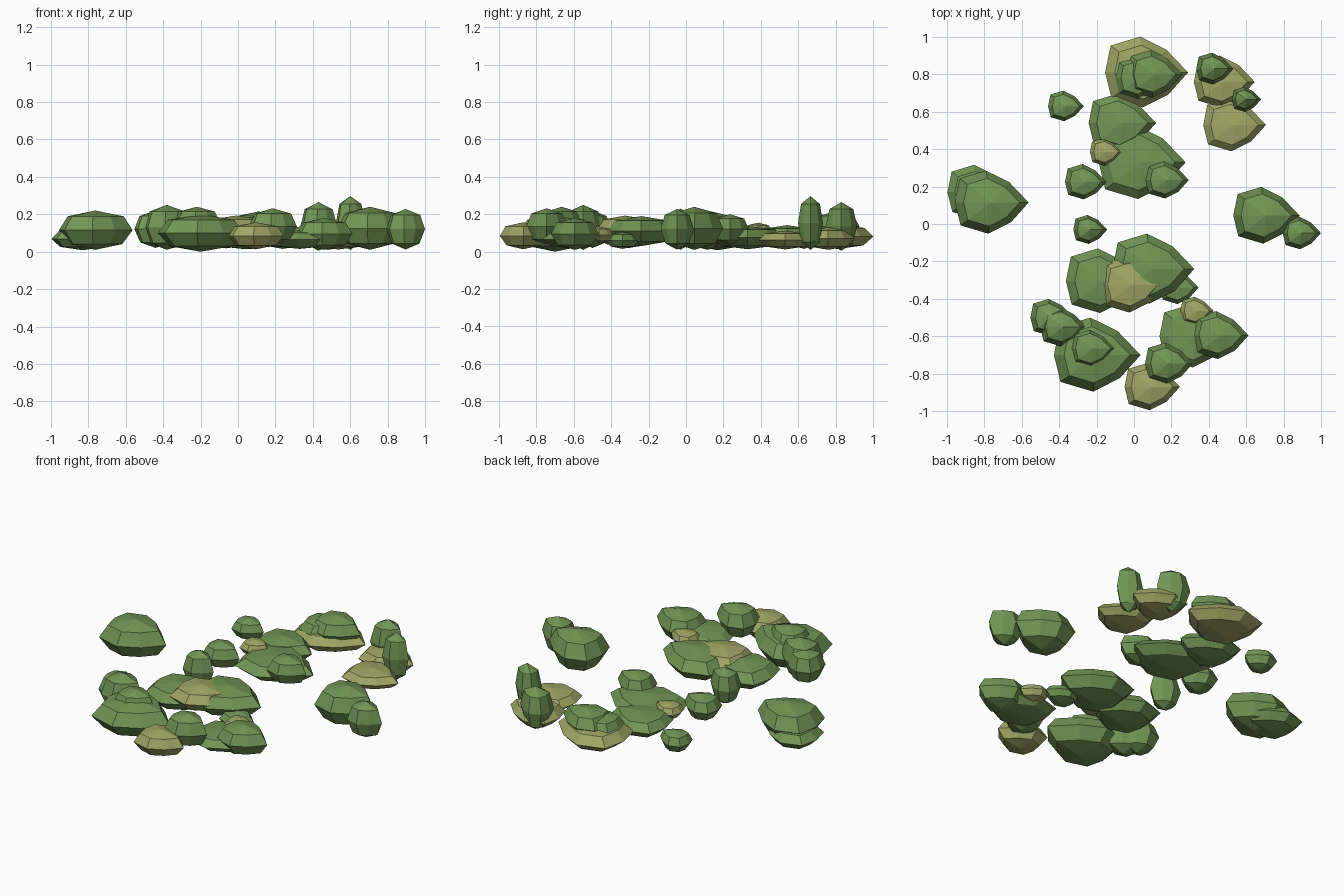
import bpy
import bmesh
import math

default_cube = bpy.data.objects.get("Cube")
if default_cube:
    bpy.data.objects.remove(default_cube, do_unlink=True)


def make_material(name, colour):
    material = bpy.data.materials.new(name)
    material.use_nodes = True
    material.diffuse_color = colour
    shader = next(n for n in material.node_tree.nodes if n.type == 'BSDF_PRINCIPLED')
    shader.inputs["Base Color"].default_value = colour
    shader.inputs["Roughness"].default_value = 1
    return material


# Lopsided eight-sided outline of a shrub, pointed towards +x
OUTLINE = [(1, 0), (.48, .64), (-.14, 1), (-.84, .75),
           (-.97, 0), (-.82, -.72), (-.08, -.98), (.53, -.62)]
DEPTH = .85          # depth of a shrub relative to its width


def make_shrub_mesh(name, material):
    """Faceted low sphere whose rings follow the outline."""
    mesh = bpy.data.meshes.new(name)
    bm = bmesh.new()
    bmesh.ops.create_uvsphere(bm, u_segments=8, v_segments=4, radius=1)
    for vert in bm.verts:
        reach = vert.co.xy.length
        if reach < .1:
            continue
        step = round(math.atan2(vert.co.y, vert.co.x) / (math.pi / 4)) % 8
        if reach < .9:
            reach = .76 if vert.co.z > 0 else .72
        vert.co.x = OUTLINE[step][0] * reach
        vert.co.y = OUTLINE[step][1] * reach
    bm.normal_update()
    bm.to_mesh(mesh)
    bm.free()
    mesh.materials.append(material)
    return mesh


def plant(name, mesh, shrubs):
    """Place scaled copies: x, y, centre height, half width, half height."""
    for number, (x, y, z, width, height) in enumerate(shrubs, start=1):
        shrub = bpy.data.objects.new(f"{name}_{number}", mesh)
        shrub.location = (x, y, z)
        shrub.scale = (width, width * DEPTH, height)
        bpy.context.collection.objects.link(shrub)


leaf_green = make_material("leaf green", (.165, .305, .09, 1))
dry_olive = make_material("dry olive", (.35, .385, .13, 1))
green_mesh = make_shrub_mesh("green_shrub", leaf_green)
olive_mesh = make_shrub_mesh("olive_shrub", dry_olive)

# Green shrubs on the left and right flanks
plant("right_flank_shrub", green_mesh, [
    (-.763, .115, .115, .2, .105),
    (-.83, .17, .068, .172, .06),
])
plant("left_flank_shrub", green_mesh, [
    (.705, .045, .125, .18, .115),
    (.895, -.048, .12, .104, .108),
])

# Green shrubs at the back, two of them tall
plant("back_shrub", green_mesh, [
    (.11, .8, .135, .15, .08),
    (.03, .78, .12, .135, .07),
    (-.365, .63, .075, .097, .06),
    (-.065, .54, .08, .183, .062),
])
plant("tall_shrub", green_mesh, [
    (.43, .83, .135, .1, .13),
    (.6, .665, .153, .079, .144),
])

# Green shrubs in the middle
plant("middle_shrub", green_mesh, [
    (.04, .33, .075, .236, .062),
    (-.26, .225, .1, .112, .075),
    (.175, .235, .12, .118, .08),
    (-.235, -.03, .12, .092, .11),
    (.1, -.24, .11, .222, .08),
    (.24, -.34, .06, .105, .045),
    (-.165, -.305, .09, .205, .07),
])

# Green shrubs at the front
plant("front_shrub", green_mesh, [
    (.33, -.6, .065, .2, .05),
    (.46, -.595, .095, .152, .085),
    (.185, -.745, .135, .13, .097),
    (-.2, -.7, .1, .235, .1),
    (-.22, -.665, .155, .125, .085),
    (-.38, -.55, .13, .125, .12),
    (-.44, -.5, .12, .117, .1),
])

# Dry olive shrubs
plant("olive_shrub", olive_mesh, [
    (.064, .81, .08, .225, .066),
    (.48, .76, .07, .165, .06),
    (.535, .53, .062, .17, .05),
    (-.15, .385, .11, .088, .045),
    (-.01, -.325, .125, .178, .068),
    (.335, -.465, .09, .09, .045),
    (.095, -.87, .085, .15, .072),
])
